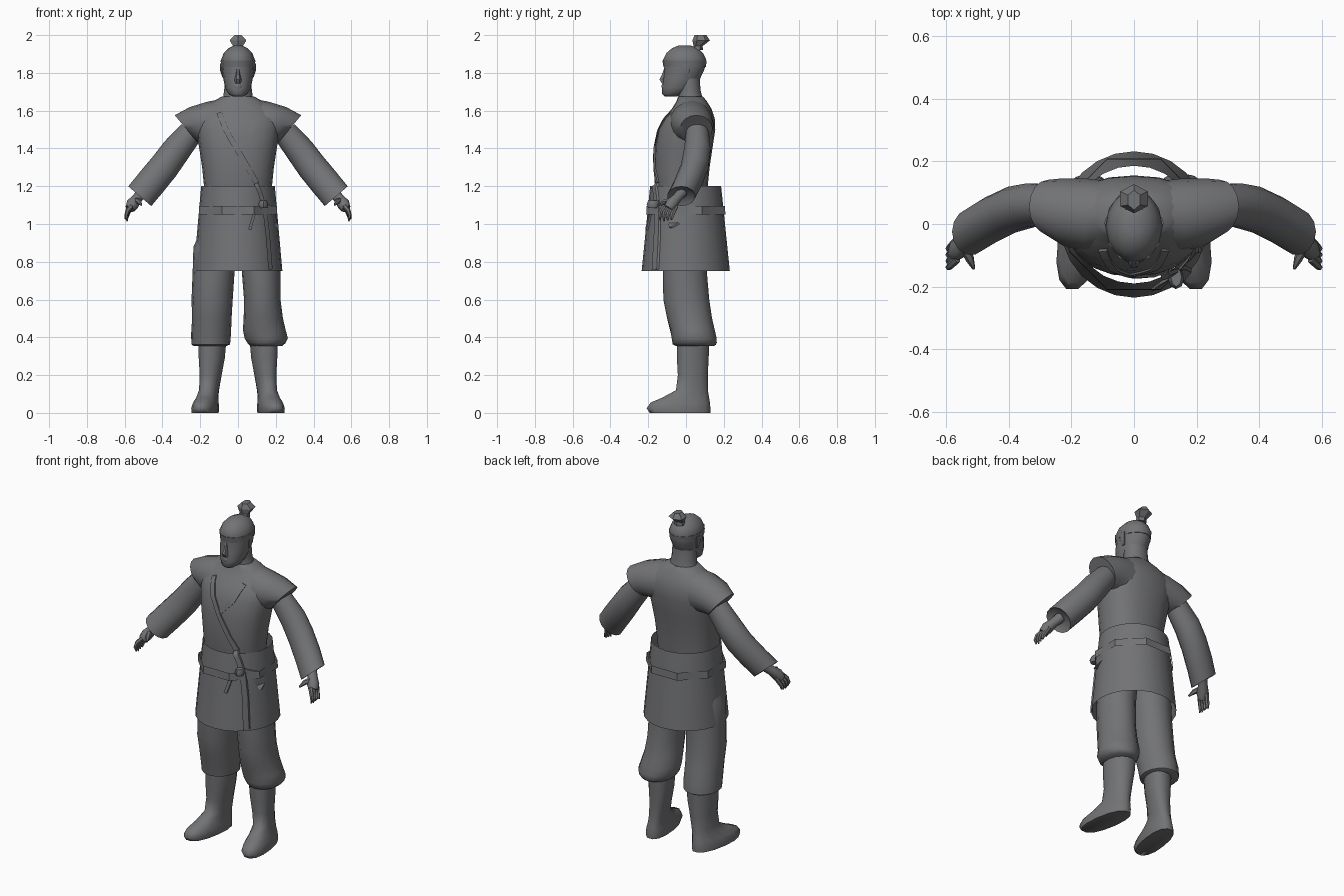
import bpy, bmesh, math
from mathutils import Vector
from mathutils.bvhtree import BVHTree

cloth = bpy.data.materials.new("plain_grey")
cloth.diffuse_color = (0.17, 0.172, 0.18, 1)


def finish(name, bm, angle=50):
    bmesh.ops.recalc_face_normals(bm, faces=bm.faces)
    me = bpy.data.meshes.new(name)
    bm.to_mesh(me)
    bm.free()
    me.materials.append(cloth)
    ob = bpy.data.objects.new(name, me)
    bpy.context.collection.objects.link(ob)
    bpy.ops.object.select_all(action='DESELECT')
    ob.select_set(True)
    bpy.context.view_layer.objects.active = ob
    bpy.ops.object.shade_smooth_by_angle(angle=math.radians(angle))
    return ob


def loft(name, rings, n=14, side=1, caps=True, angle=50, phase=0.0, power=2.0):
    """Skin a list of (centre, u, v) ellipses; side=-1 mirrors across x."""
    bm = bmesh.new()
    loops = []
    for c, u, v in rings:
        loop = []
        for i in range(n):
            a = 2 * math.pi * (i + phase) / n
            cu, sv = math.cos(a), math.sin(a)
            cu = math.copysign(abs(cu) ** (2 / power), cu)
            sv = math.copysign(abs(sv) ** (2 / power), sv)
            p = Vector(c) + Vector(u) * cu + Vector(v) * sv
            p.x *= side
            loop.append(bm.verts.new(p))
        loops.append(loop)
    for a, b in zip(loops, loops[1:]):
        for i in range(n):
            bm.faces.new((a[i], a[(i + 1) % n], b[(i + 1) % n], b[i]))
    if caps:
        bm.faces.new(loops[0])
        bm.faces.new(loops[-1])
    return finish(name, bm, angle)


def flat(rows, shear=0.0):
    """Rows of (z, x0, x1, y0, y1) to horizontal rings."""
    return [(((x0 + x1) / 2, (y0 + y1) / 2, z), ((x1 - x0) / 2, 0, 0),
             (shear * (y1 - y0) / 2, (y1 - y0) / 2, 0)) for z, x0, x1, y0, y1 in rows]


def sym(rows):
    return flat([(z, -r, r, y0, y1) for z, r, y0, y1 in rows])


def tube(name, pts, n=6, side=1):
    """Round limb through (x, y, z, radius) points."""
    rings = []
    for i, p in enumerate(pts):
        d = Vector(pts[min(i + 1, len(pts) - 1)][:3]) - Vector(pts[max(i - 1, 0)][:3])
        u = d.cross(Vector((0, 1, 0))).normalized()
        v = d.cross(u).normalized()
        rings.append((p[:3], u * p[3], v * p[3]))
    return loft(name, rings, n, side)


# Tunic body and neck
tunic = loft("tunic", sym([
    (0.98, .16, -.13, .10), (1.2, .18, -.165, .115), (1.3, .19, -.168, .125),
    (1.4, .205, -.165, .14), (1.5, .222, -.148, .155), (1.56, .225, -.118, .152),
    (1.61, .19, -.075, .135), (1.65, .13, -.05, .11), (1.675, .085, -.042, .09)]),
    20, power=2.3)
loft("neck", sym([(1.62, .10, -.05, .10), (1.67, .079, -.042, .088),
                  (1.71, .073, -.045, .078), (1.77, .07, -.05, .075)]), 14)

# Head
loft("head", sym([
    (1.675, .028, -.112, -.05), (1.688, .05, -.126, -.005), (1.72, .068, -.126, .045),
    (1.77, .078, -.122, .075), (1.82, .085, -.114, .098), (1.87, .089, -.121, .107),
    (1.905, .076, -.104, .09), (1.93, .052, -.075, .065), (1.945, .02, -.04, .025)]), 16)
loft("nose", sym([(1.745, .016, -.13, -.10), (1.765, .019, -.143, -.10),
                  (1.79, .012, -.13, -.10), (1.83, .008, -.115, -.09)]), 6)
loft("mouth", sym([(1.715, .022, -.126, -.09), (1.732, .026, -.131, -.09),
                   (1.745, .018, -.124, -.09)]), 8)
loft("headband", sym([(1.832, .089, -.119, .105), (1.866, .092, -.125, .110)]), 12)
loft("topknot", sym([(1.92, .034, .025, .09), (1.942, .03, .04, .088),
                     (1.972, .051, .034, .127), (2.0, .022, .045, .108)]),
     6, angle=25, phase=.5)
for s, tag in ((1, "right"), (-1, "left")):
    loft(tag + "_ear", flat([(1.775, .068, .082, -.01, .012), (1.81, .07, .094, -.02, .022),
                             (1.85, .07, .095, -.018, .025)]), 6, s)

# Skirt and belt
skirt = loft("skirt", sym([(.75, .235, -.235, .232), (1.2, .195, -.19, .186)]),
             24, caps=False)
loft("belt", sym([(1.05, .225, -.228, .226), (1.095, .222, -.225, .223)]),
     8, phase=.5, caps=False, angle=20)

# Sleeves, hands and boots, mirrored
for s, tag in ((1, "right"), (-1, "left")):
    loft(tag + "_shoulder", [
        ((.06, .035, 1.53), (0, 0, .137), (0, .10, 0)),
        ((.15, .028, 1.535), (.01, 0, .113), (0, .117, 0)),
        ((.225, .038, 1.523), (.03, 0, .096), (0, .108, 0)),
        ((.275, .055, 1.504), (.06, 0, .072), (0, .086, 0)),
        ((.268, .055, 1.496), (.045, 0, .054), (0, .066, 0))], 16, s)
    arm = [(.25, .06, 1.485, .066), (.33, .06, 1.387, .077), (.39, .046, 1.305, .08),
           (.46, .012, 1.22, .081), (.52, -.025, 1.147, .08), (.508, -.02, 1.162, .055)]
    loft(tag + "_sleeve", [((x, y, z), (.76 * r, 0, .65 * r), (0, .93 * r, 0))
                           for x, y, z, r in arm], 14, s)
    tube(tag + "_palm", [(.505, -.02, 1.17, .03), (.535, -.05, 1.135, .027),
                         (.558, -.078, 1.105, .034), (.572, -.095, 1.08, .026)], 8, s)
    tube(tag + "_thumb", [(.54, -.075, 1.125, .017), (.524, -.112, 1.118, .014),
                          (.511, -.143, 1.10, .005)], 6, s)
    for i in range(4):
        o = i * .02
        tube(tag + "_finger", [(.565, -.112 + o, 1.095, .013),
                               (.585, -.132 + o, 1.07 - o * .3, .012),
                               (.592, -.138 + o, 1.045 - o * .3, .010),
                               (.585, -.136 + o, 1.015 + abs(i - 1) * .005, .004)], 6, s)
    loft(tag + "_boot", flat([
        (0, .108, .24, -.195, .132), (.025, .105, .242, -.212, .133),
        (.055, .108, .232, -.19, .13), (.08, .108, .218, -.13, .125),
        (.12, .102, .205, -.055, .118), (.2, .087, .202, -.045, .117),
        (.29, .07, .208, -.05, .122), (.40, .06, .21, -.05, .125)], -.14),
        14, s, angle=60, power=2.3)

# Trousers, gathered below the knee, each leg hanging a little differently
loft("left_trouser_leg", flat([
    (.355, -.235, -.06, -.055, .15), (.362, -.247, -.042, -.07, .16),
    (.42, -.248, -.037, -.08, .155), (.5, -.243, -.034, -.10, .135),
    (.6, -.246, -.028, -.12, .12), (.75, -.24, -.018, -.122, .11),
    (.88, -.236, -.005, -.125, .11), (1.02, -.17, 0, -.11, .10)]), 16)
loft("right_trouser_leg", flat([
    (.355, .065, .235, -.055, .15), (.37, .05, .252, -.07, .163),
    (.395, .035, .264, -.076, .162), (.44, .026, .252, -.082, .152),
    (.5, .03, .238, -.10, .138), (.6, .032, .225, -.12, .123),
    (.75, .02, .224, -.122, .11), (.88, .005, .22, -.125, .11),
    (1.02, 0, .17, -.11, .10)]), 16)

# Ribbons laid on the front of the clothes
bm = bmesh.new()
bm.from_mesh(tunic.data)
bm.from_mesh(skirt.data)
front = BVHTree.FromBMesh(bm)
bm.free()


def ribbon(name, pts, w, lift=.006):
    pts = [Vector(p) for p in pts]
    path = [a.lerp(b, k / 4) for a, b in zip(pts, pts[1:]) for k in range(4)] + [pts[-1]]
    bm = bmesh.new()
    prev = None
    for i, p in enumerate(path):
        d = (path[min(i + 1, len(path) - 1)] - path[max(i - 1, 0)]).normalized()
        row = []
        for off in (-w / 2, w / 2):
            x, z = p.x + d.y * off, p.y - d.x * off
            hit = front.ray_cast(Vector((x, -1, z)), Vector((0, 1, 0)))[0]
            y = hit.y if hit else -.08
            row += [bm.verts.new((x, y - lift, z)), bm.verts.new((x, y + .006, z))]
        if prev:
            for a, b in ((0, 2), (2, 3), (3, 1), (1, 0)):
                bm.faces.new((prev[a], prev[b], row[b], row[a]))
        if i in (0, len(path) - 1):
            bm.faces.new((row[0], row[1], row[3], row[2]))
        prev = row
    finish(name, bm, 30)


ribbon("right_lapel", [(.10, 1.59), (.065, 1.5), (-.005, 1.425)], .026)
ribbon("left_lapel", [(-.10, 1.59), (-.065, 1.5), (-.02, 1.42), (.04, 1.32),
                      (.10, 1.215)], .028, .008)
ribbon("sash_drop", [(.095, 1.215), (.115, 1.17), (.14, 1.09), (.157, .95),
                     (.172, .76)], .022, .012)
ribbon("sash_left_tail", [(.135, 1.11), (.09, 1.07), (.062, .97)], .016, .010)
ribbon("sash_right_tail", [(.135, 1.11), (.18, 1.085), (.208, .98)], .016, .010)
loft("sash_knot", flat([(1.085, .115, .155, -.20, -.15), (1.105, .108, .16, -.208, -.14),
                        (1.125, .118, .152, -.20, -.14)]), 8)
